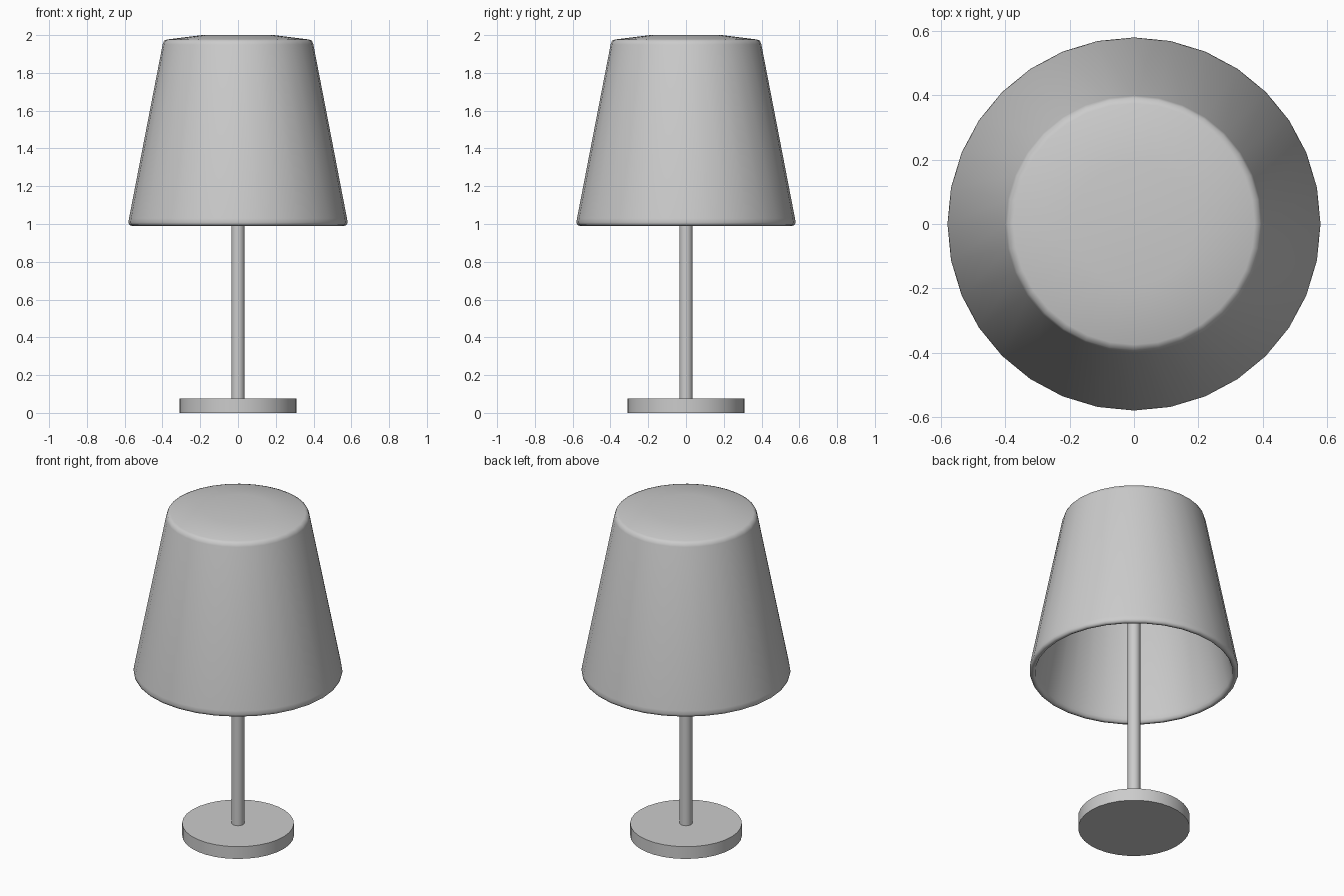
import bpy, bmesh, math

if "Cube" in bpy.data.objects:
    bpy.data.objects.remove(bpy.data.objects["Cube"])

SIDES = 32


def lathe(name, profile, angle):
    """Revolve an (r, z) profile around z; r = 0 points become poles."""
    bm = bmesh.new()
    verts = [bm.verts.new((r, 0, z)) for r, z in profile]
    edges = [bm.edges.new(pair) for pair in zip(verts, verts[1:])]
    bmesh.ops.spin(bm, geom=verts + edges, cent=(0, 0, 0), axis=(0, 0, 1),
                   angle=math.tau, steps=SIDES, use_merge=True)
    bmesh.ops.remove_doubles(bm, verts=bm.verts[:], dist=0.0005)
    bmesh.ops.recalc_face_normals(bm, faces=bm.faces[:])
    mesh = bpy.data.meshes.new(name)
    bm.to_mesh(mesh)
    bm.free()
    obj = bpy.data.objects.new(name, mesh)
    bpy.context.collection.objects.link(obj)
    bpy.ops.object.select_all(action='DESELECT')
    obj.select_set(True)
    bpy.context.view_layer.objects.active = obj
    bpy.ops.object.shade_smooth_by_angle(angle=math.radians(angle))
    return obj


# Round foot
lathe("base", [(0, 0), (0.31, 0), (0.31, 0.075), (0, 0.075)], 30)

# Thin pole, rising to the underside of the shade top
lathe("stem", [(0, 0.07), (0.035, 0.07), (0.035, 1.96), (0, 1.96)], 30)

# Thick-walled shade: soft top and rim, open underneath
lathe("shade", [
    (0, 2.0), (0.19, 2.0), (0.375, 1.977), (0.392, 1.97), (0.399, 1.95),
    (0.577, 1.03), (0.58, 1.008), (0.575, 0.995), (0.562, 0.99),
    (0.55, 0.995), (0.544, 1.01), (0.538, 1.03),
    (0.367, 1.93), (0.355, 1.945), (0.18, 1.962), (0, 1.962),
], 60)
